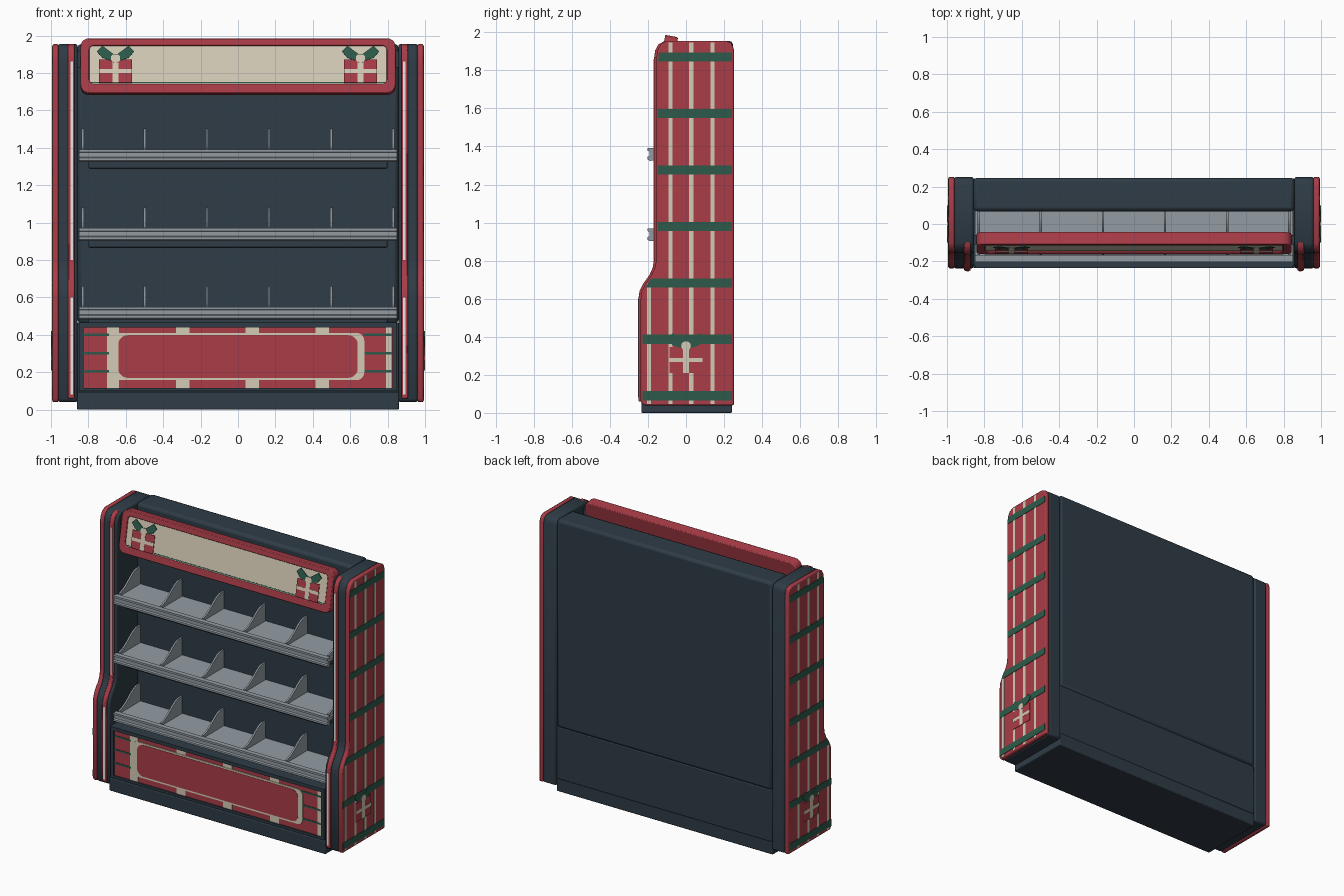
import bpy, bmesh, math
from mathutils import Matrix, Vector

if "Cube" in bpy.data.objects:
    bpy.data.objects.remove(bpy.data.objects["Cube"])


def material(name, r, g, b):
    m = bpy.data.materials.new(name)
    m.diffuse_color = (r, g, b, 1)
    m.use_nodes = True
    m.node_tree.nodes["Principled BSDF"].inputs["Base Color"].default_value = m.diffuse_color
    return m


RED = material("red", 0.40, 0.045, 0.063)
DARK = material("slate", 0.028, 0.045, 0.061)
GREY = material("shelf_grey", 0.29, 0.335, 0.37)
CREAM = material("cream", 0.66, 0.60, 0.47)
GREEN = material("green", 0.026, 0.105, 0.07)
WHITE = material("light_white", 0.88, 0.88, 0.86)


def frame(origin, x, y, z):
    m = Matrix((x, y, z)).transposed().to_4x4()
    m.translation = Vector(origin)
    return m


def finish(name, bm, mat, bevel, segments=2):
    bmesh.ops.recalc_face_normals(bm, faces=bm.faces)
    me = bpy.data.meshes.new(name)
    bm.to_mesh(me)
    bm.free()
    me.materials.append(mat)
    ob = bpy.data.objects.new(name, me)
    bpy.context.collection.objects.link(ob)
    if bevel:
        b = ob.modifiers.new("bevel", "BEVEL")
        b.width, b.segments, b.limit_method = bevel, segments, 'ANGLE'
        b.angle_limit = math.radians(40)
    return ob


def prism(name, pts, z0, z1, mtx, mat, bevel=0.0):
    """Outline in the local xy plane, extruded from local z0 to z1."""
    bm = bmesh.new()
    low = [bm.verts.new(mtx @ Vector((x, y, z0))) for x, y in pts]
    top = [bm.verts.new(mtx @ Vector((x, y, z1))) for x, y in pts]
    bm.faces.new(low)
    bm.faces.new(top)
    for i in range(len(pts)):
        j = (i + 1) % len(pts)
        bm.faces.new((low[i], low[j], top[j], top[i]))
    return finish(name, bm, mat, bevel)


def ring(name, outer, inner, z0, z1, mtx, mat, bevel=0.0):
    bm = bmesh.new()
    loops = [[bm.verts.new(mtx @ Vector((x, y, z))) for x, y in p]
             for p, z in ((outer, z0), (outer, z1), (inner, z1), (inner, z0))]
    n = len(outer)
    for a, b in zip(loops, loops[1:] + loops[:1]):
        for i in range(n):
            j = (i + 1) % n
            bm.faces.new((a[i], a[j], b[j], b[i]))
    return finish(name, bm, mat, bevel)


def rect(x0, x1, y0, y1):
    return [(x0, y0), (x1, y0), (x1, y1), (x0, y1)]


def round_rect(x0, x1, y0, y1, r, n=5):
    pts = []
    corners = ((x1 - r, y0 + r), (x1 - r, y1 - r), (x0 + r, y1 - r), (x0 + r, y0 + r))
    for k, (cx, cy) in enumerate(corners):
        for i in range(n + 1):
            a = math.pi / 2 * (k - 1 + i / n)
            pts.append((cx + r * math.cos(a), cy + r * math.sin(a)))
    return pts


FLAT = Matrix.Identity(4)


def box(name, x0, x1, y0, y1, z0, z1, mat, bevel=0.0):
    return prism(name, rect(x0, x1, y0, y1), z0, z1, FLAT, mat, bevel)


def gift(name, cx, y0, z, h, mtx):
    """Flat gift box with ribbon cross, bow and knot."""
    def p(part, pts, a, b, mat):
        prism(name + part, [(cx + x, y0 + y) for x, y in pts], z + a, z + b, mtx, mat)
    p("_box", rect(-0.088, 0.088, 0, h), 0, 0.003, RED)
    p("_ribbon_up", rect(-0.016, 0.016, 0, h), 0, 0.0045, CREAM)
    p("_ribbon_across", rect(-0.088, 0.088, h * .5 - .011, h * .5 + .011), 0, 0.004, CREAM)
    for s in (-1, 1):
        p("_bow", [(s * x, h + y) for x, y in
                   ((0.01, -0.01), (0.07, 0.01), (0.1, 0.045), (0.07, 0.075), (0.01, 0.03))],
          0, 0.004, GREEN)
    p("_knot", round_rect(-.025, .025, h - .015, h + .03, .02), 0, 0.0055, CREAM)


# Front edge of the side walls, bottom to top, offset forward by d
EDGE = [(-0.238, 0.06), (-0.238, 0.60), (-0.232, 0.64), (-0.212, 0.68), (-0.18, 0.725),
        (-0.162, 0.765), (-0.156, 0.81), (-0.156, 1.86), (-0.15, 1.905), (-0.132, 1.937),
        (-0.10, 1.955)]


def edge(d):
    return [(y - d, z) for y, z in EDGE]


def edge_y(z):
    for (y0, z0), (y1, z1) in zip(EDGE, EDGE[1:]):
        if z0 <= z <= z1:
            return y0 + (y1 - y0) * (z - z0) / (z1 - z0)
    return EDGE[0][0] if z < 1 else EDGE[-1][0]


WALL = edge(0) + [(0.21, 1.955), (0.24, 1.942), (0.252, 1.91), (0.252, 0.04), (-0.225, 0.04)]

for s, side in ((1, "right"), (-1, "left")):
    M = frame((0, 0, 0), (0, 1, 0), (0, 0, 1), (s, 0, 0))
    # Side wall: dark pillar with a red outer cladding
    prism(side + "_pillar", WALL, 0.857, 0.962, M, DARK, 0.012)
    prism(side + "_cladding", WALL, 0.96, 0.992, M, RED, 0.008)
    # Red trim on the front edge with two light strips
    prism(side + "_trim", edge(0.012) + edge(-0.02)[::-1], 0.874, 0.908, M, RED, 0.005)
    for z0, z1 in ((0.08, 0.60), (0.80, 1.86)):
        y = edge_y(z0 + 0.03) - 0.012
        prism(side + "_light_strip", rect(y - 0.003, y + 0.005, z0, z1),
              0.882, 0.895, M, WHITE)
    # Plaid: upright cream stripes and level green bands
    for y, z1 in ((-0.195, 0.68), (-0.082, 1.945), (0.028, 1.945), (0.14, 1.945)):
        prism(side + "_cream_stripe", rect(y - 0.011, y + 0.011, 0.048, z1),
              0.985, 0.9935, M, CREAM)
    for i in range(7):
        z = 0.09 + i * 0.2967
        a, b = z - 0.024, z + 0.024
        prism(side + "_green_band", [(edge_y(a) + .009, a), (0.243, a), (0.243, b),
                                     (edge_y(b) + .009, b)], 0.985, 0.995, M, GREEN)
    gift(side + "_wall_gift", 0, 0.21, 0.9945, 0.135, M)
    # Bracket between pillar and sign
    box(side + "_sign_bracket", *sorted((s * 0.80, s * 0.87)), -0.11, -0.06, 1.83, 1.92, DARK)

# Cabinet: base, lower box, back wall
box("base", -0.86, 0.86, -0.235, 0.242, 0, 0.095, DARK, 0.006)
box("lower_cabinet", -0.858, 0.858, -0.222, 0.244, 0.09, 0.465, DARK, 0.006)
box("back_wall", -0.858, 0.858, 0.068, 0.247, 0.46, 1.955, DARK, 0.02)

# Lower front panel: dark frame, red plaid and a framed field
F = frame((0, 0, 0), (1, 0, 0), (0, 0, 1), (0, -1, 0))
ring("panel_frame", rect(-0.85, 0.85, 0.10, 0.465), rect(-0.825, 0.825, 0.117, 0.44),
     0.215, 0.236, F, DARK)
prism("panel_red", rect(-0.83, 0.83, 0.112, 0.443), 0.215, 0.226, F, RED)
for x, w in ((-0.668, .033), (-0.295, .036), (0.077, .036), (0.45, .036), (0.806, .015)):
    prism("panel_cream_stripe", rect(x - w, x + w, 0.117, 0.44), 0.22, 0.228, F, CREAM)
for z in (0.205, 0.302, 0.40):
    for x0, x1 in ((-0.825, -0.69), (0.67, 0.82)):
        prism("panel_green_line", rect(x0, x1, z - 0.006, z + 0.006), 0.22, 0.2295, F, GREEN)
prism("field_border", round_rect(-0.675, 0.675, 0.158, 0.41, 0.04), 0.224, 0.231, F, CREAM)
prism("field_red", round_rect(-0.64, 0.64, 0.17, 0.398, 0.05), 0.226, 0.233, F, RED)

# Shelves with price rail, support and curved dividers
DIVIDER = [(-0.165, -0.02), (0.07, -0.02), (0.07, 0.112), (0.03, 0.112), (0.0, 0.102),
           (-0.035, 0.08), (-0.08, 0.045), (-0.12, 0.02), (-0.165, 0.005)]
for top in (0.55, 0.97, 1.392):
    box("shelf", -0.85, 0.85, -0.18, 0.07, top - 0.035, top - 0.012, GREY)
    rail = [(-0.168, -0.065), (-0.168, 0), (-0.203, 0), (-0.203, -0.014), (-0.192, -0.018),
            (-0.192, -0.042), (-0.203, -0.047), (-0.203, -0.06), (-0.19, -0.068)]
    S = frame((0, 0, top), (0, 1, 0), (0, 0, 1), (1, 0, 0))
    prism("price_rail", rail, -0.85, 0.85, S, GREY)
    box("shelf_support", -0.80, 0.80, -0.14, 0.07, top - 0.105, top - 0.035, DARK, 0.01)
    for i in range(6):
        x = -0.83 + i * 0.332
        prism("divider", DIVIDER, x - 0.006, x + 0.006, S, GREY)

# Tilted header sign: red frame, cream face and two gifts
t = math.radians(10.5)
H = frame((0, -0.157, 1.692), (1, 0, 0), (0, math.sin(t), math.cos(t)),
          (0, -math.cos(t), math.sin(t)))
outline = round_rect(-0.842, 0.842, 0, 0.298, 0.045)
prism("sign_back", outline, -0.062, -0.008, H, RED, 0.006)
ring("sign_frame", outline, round_rect(-0.795, 0.795, 0.05, 0.258, 0.025),
     -0.02, 0.006, H, RED, 0.006)
prism("sign_face", round_rect(-0.80, 0.80, 0.045, 0.263, 0.025), -0.012, -0.004, H, CREAM)
prism("sign_green_line", rect(-0.79, 0.79, 0.055, 0.061), -0.006, -0.003, H, GREEN)
for x in (-0.655, 0.655):
    gift("sign_gift", x, 0.055, 0.008, 0.125, H)

# Smooth rounded edges, keep sharp ones
for ob in bpy.context.collection.objects:
    ob.select_set(True)
    bpy.context.view_layer.objects.active = ob
bpy.ops.object.shade_smooth_by_angle(angle=math.radians(35))
